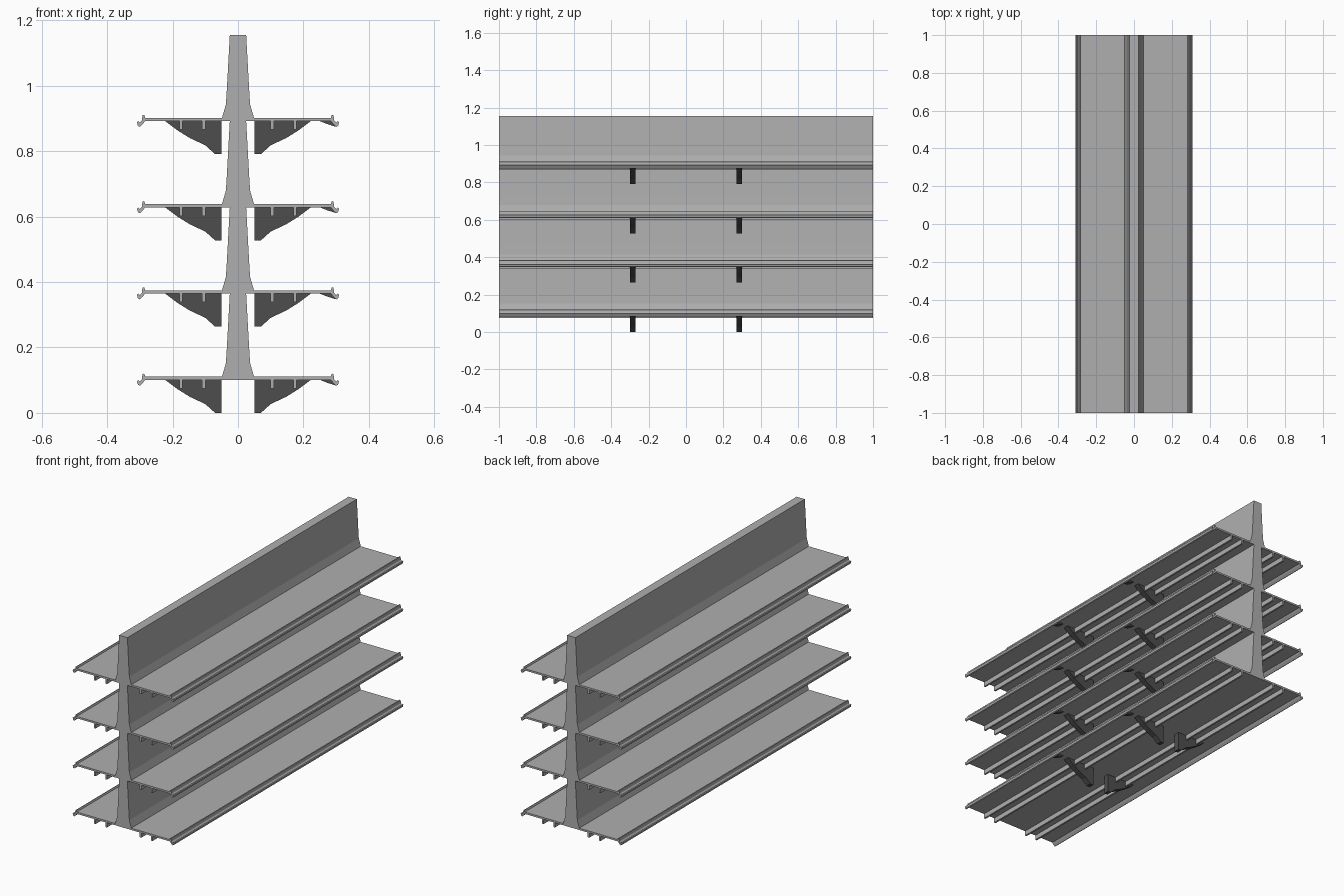
import bpy, bmesh

if "Cube" in bpy.data.objects:
    bpy.data.objects.remove(bpy.data.objects["Cube"])

def material(name, c):
    m = bpy.data.materials.new(name)
    m.diffuse_color = (c, c, c, 1)
    m.use_nodes = True
    m.node_tree.nodes["Principled BSDF"].inputs["Base Color"].default_value = m.diffuse_color
    return m

GREY = material("shelf grey", 0.43)
DARK = material("bracket charcoal", 0.075)

def extrude(name, outlines, y0, y1, mat, z=0.0):
    """Extrude one or more x/z outlines along y into a single object."""
    bm = bmesh.new()
    for pts in outlines:
        a = [bm.verts.new((x, y0, h + z)) for x, h in pts]
        b = [bm.verts.new((x, y1, h + z)) for x, h in pts]
        bm.faces.new(a)
        bm.faces.new(b[::-1])
        for i in range(len(pts)):
            j = (i + 1) % len(pts)
            bm.faces.new((a[j], a[i], b[i], b[j]))
    bmesh.ops.recalc_face_normals(bm, faces=bm.faces)
    me = bpy.data.meshes.new(name)
    bm.to_mesh(me)
    bm.free()
    me.materials.append(mat)
    ob = bpy.data.objects.new(name, me)
    bpy.context.collection.objects.link(ob)
    return ob

def side(pts, s):
    return [(s * x, z) for x, z in pts]

# Cross-sections of one tier (right half; bracket foot at z = 0)
BASE, STEP = 0.101, 0.2637
spine = [(0.05, BASE), (0.049, 0.111), (0.037, 0.152), (0.034, 0.2), (0.025, BASE + STEP)]
spine = spine + side(spine, -1)[::-1]
plate = [(0.02, BASE), (0.288, BASE), (0.288, 0.111), (0.02, 0.111)]
lip = [(0.284, BASE), (0.284, 0.113), (0.287, 0.12), (0.292, 0.119), (0.294, 0.103),
       (0.300, 0.096), (0.305, 0.101), (0.309, 0.097), (0.306, 0.086), (0.300, 0.083),
       (0.290, 0.093)]
bracket = [(0.05, BASE), (0.05, 0), (0.07, 0), (0.10, 0.027), (0.147, 0.049),
           (0.187, 0.074), (0.223, BASE)]
# Thin tab that braces the right-hand lip
tab = [(0.25, BASE), (0.27, 0.093), (0.298, 0.084), (0.29, BASE)]

def rail(x):
    return [(x - 0.005, 0.075), (x + 0.005, 0.075), (x + 0.005, BASE), (x - 0.005, BASE)]

for tier in range(4):
    z = tier * STEP
    n = tier + 1
    extrude(f"spine_{n}", [spine], -1, 1, GREY, z)
    for label, s in (("right", 1), ("left", -1)):
        extrude(f"shelf_plate_{label}_{n}", [side(plate, s)], -1, 1, GREY, z)
        extrude(f"front_lip_{label}_{n}", [side(lip, s)], -1, 1, GREY, z)
        extrude(f"under_rails_{label}_{n}",
                [side(rail(x), s) for x in (0.105, 0.174)], -1, 1, GREY, z)
        # Two support brackets under each shelf
        for where, y in (("front", -0.285), ("back", 0.285)):
            shapes = [side(bracket, s)] + ([tab] if s > 0 else [])
            extrude(f"bracket_{label}_{where}_{n}", shapes, y - 0.015, y + 0.015, DARK, z)
